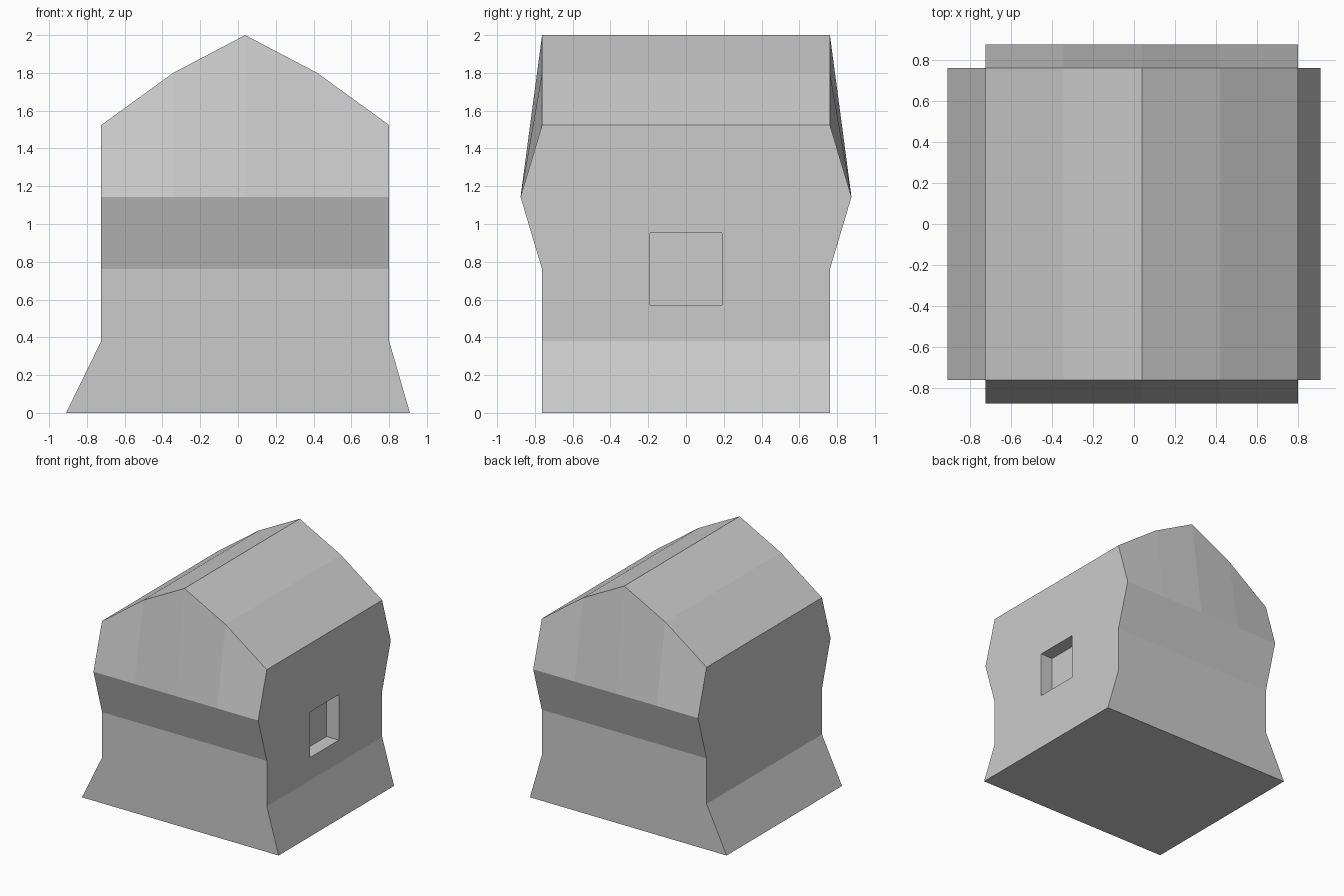
import bpy, bmesh

if "Cube" in bpy.data.objects:
    bpy.data.objects.remove(bpy.data.objects["Cube"])

# Wall rows: height, left x, right x, half depth
ROWS = [(0, -0.91, 0.91, 0.762), (0.381, -0.724, 0.8, 0.762),
        (0.762, -0.724, 0.8, 0.762), (1.143, -0.724, 0.8, 0.876)]
# Height of each gable column, left eave to right eave
GABLE = [1.524, 1.80, 2.0, 1.80, 1.524]
COLS = len(GABLE)


def row_points(left, right, depth, heights):
    return [(left + (right - left) * i / (COLS - 1), depth, z)
            for i, z in enumerate(heights)]


# House shell: front and back wall grids, bridged by sides, roof and floor
bm = bmesh.new()
walls = []
for sign in (-1, 1):
    wall = [row_points(l, r, sign * d, [z] * COLS) for z, l, r, d in ROWS]
    wall.append(row_points(-0.724, 0.8, sign * 0.762, GABLE))
    wall = [[bm.verts.new(p) for p in row] for row in wall]
    for low, high in zip(wall, wall[1:]):
        for i in range(COLS - 1):
            bm.faces.new((low[i], low[i + 1], high[i + 1], high[i]))
    walls.append(wall)

front, back = walls
left = [row[0] for row in front], [row[0] for row in back]
right = [row[-1] for row in front], [row[-1] for row in back]
for a, b in (left, right, (front[-1], back[-1]), (front[0], back[0])):
    for i in range(len(a) - 1):
        bm.faces.new((a[i], a[i + 1], b[i + 1], b[i]))
bmesh.ops.recalc_face_normals(bm, faces=bm.faces)

mesh = bpy.data.meshes.new("house")
bm.to_mesh(mesh)
bm.free()
house = bpy.data.objects.new("house", mesh)
bpy.context.collection.objects.link(house)

# Window recess in the right wall
bpy.ops.mesh.primitive_cube_add(size=1, location=(0.886, 0, 0.762))
cutter = bpy.context.object
cutter.name = "window_cutter"
cutter.scale = (0.4, 0.381, 0.381)
cutter.hide_render = True

cut = house.modifiers.new("window", 'BOOLEAN')
cut.operation = 'DIFFERENCE'
cut.solver = 'EXACT'
cut.object = cutter
bpy.context.view_layer.objects.active = house
bpy.ops.object.modifier_apply(modifier=cut.name)
bpy.data.objects.remove(cutter)
